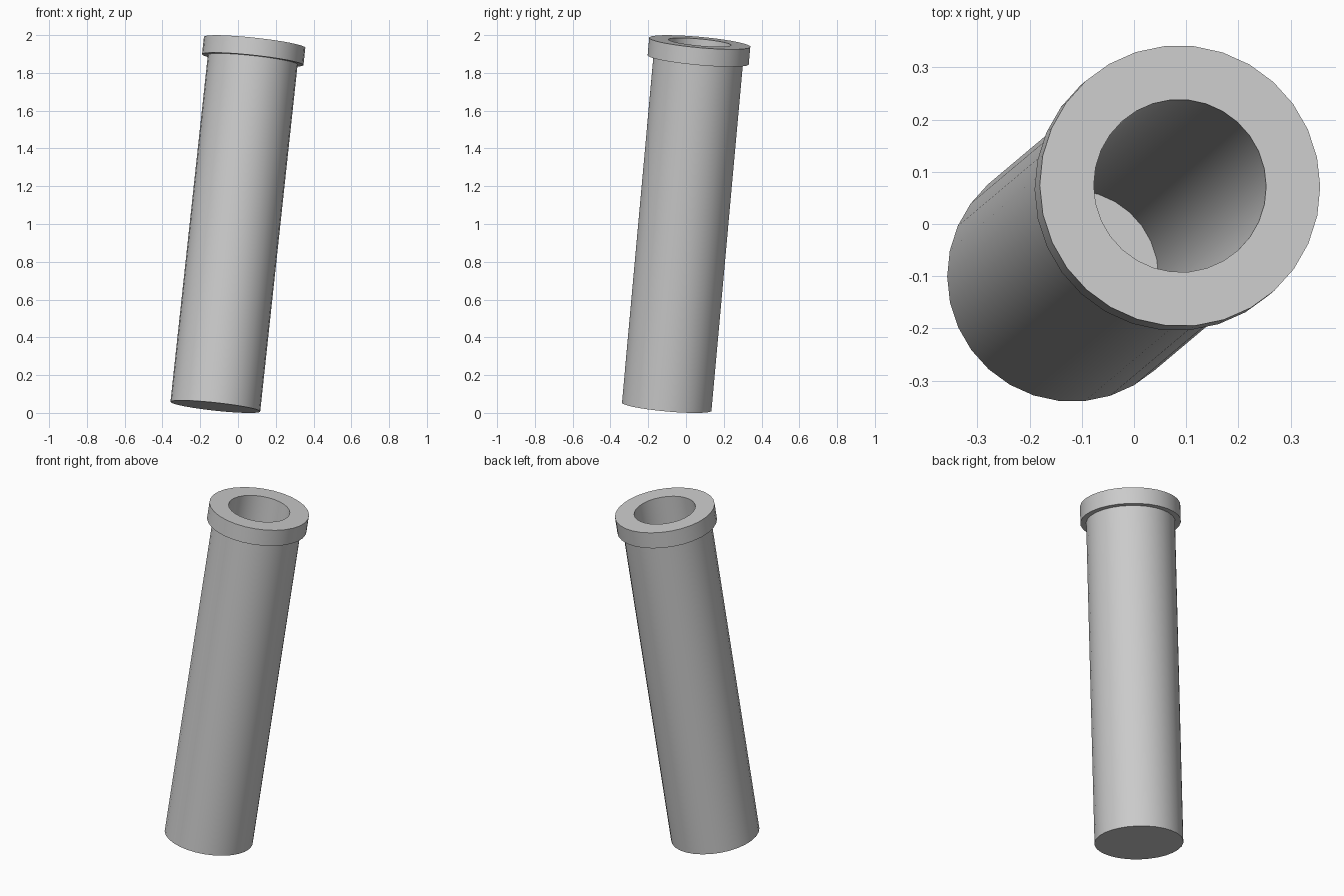
import bpy, bmesh, math
from mathutils import Vector

cube = bpy.data.objects.get("Cube")
if cube:
    bpy.data.objects.remove(cube, do_unlink=True)

# Material
grey = bpy.data.materials.new("plain grey")
grey.use_nodes = True
colour = (0.6, 0.6, 0.6, 1)
grey.diffuse_color = colour
grey.node_tree.nodes["Principled BSDF"].inputs["Base Color"].default_value = colour

# Ends of the leaning axis, and the tube's dimensions
base = Vector((-0.12, -0.102, 0.033))
top = Vector((0.088, 0.073, 1.962))
axis = top - base
length = axis.length
barrel_r, rim_r, bore_r = 0.239, 0.27, 0.166
rim_height, floor = 0.093, 0.02
SIDES = 30


def lathe(name, profile):
    """Spin a (radius, height) profile around z into a closed solid."""
    bm = bmesh.new()
    verts = [bm.verts.new((r, 0, z)) for r, z in profile]
    edges = [bm.edges.new(pair) for pair in zip(verts, verts[1:])]
    bmesh.ops.spin(bm, geom=verts + edges, cent=(0, 0, 0), axis=(0, 0, 1),
                   angle=math.tau, steps=SIDES, use_merge=True)
    bmesh.ops.remove_doubles(bm, verts=bm.verts[:], dist=1e-4)
    bmesh.ops.recalc_face_normals(bm, faces=bm.faces[:])
    mesh = bpy.data.meshes.new(name)
    bm.to_mesh(mesh)
    bm.free()
    mesh.materials.append(grey)
    obj = bpy.data.objects.new(name, mesh)
    bpy.context.collection.objects.link(obj)
    return obj


# Closed-bottom barrel with a flanged rim and a deep bore
tube = lathe("flanged_tube", [
    (0, 0), (barrel_r, 0),
    (barrel_r, length - rim_height), (rim_r, length - rim_height),
    (rim_r, length), (bore_r, length),
    (bore_r, floor), (0, floor),
])

# Lean the tube along its axis
tube.location = base
tube.rotation_mode = "QUATERNION"
tube.rotation_quaternion = Vector((0, 0, 1)).rotation_difference(axis)

bpy.ops.object.select_all(action="DESELECT")
tube.select_set(True)
bpy.context.view_layer.objects.active = tube
bpy.ops.object.shade_smooth_by_angle(angle=math.radians(30))
